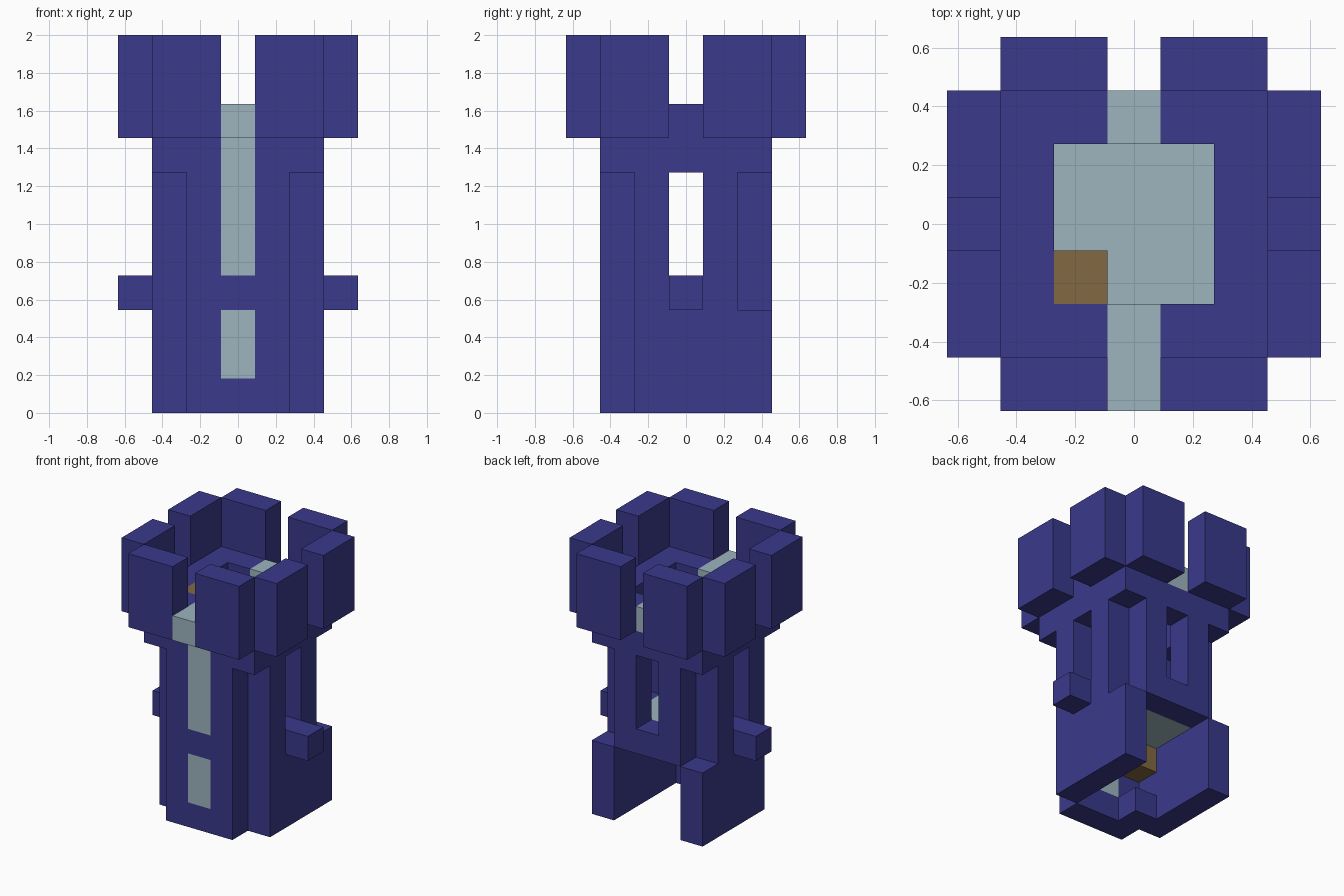
import bpy
import bmesh
from mathutils import Vector

old = bpy.data.objects.get("Cube")
if old:
    bpy.data.objects.remove(old, do_unlink=True)

U = 2 / 11  # one block


def material(name, rgb):
    m = bpy.data.materials.new(name)
    m.use_nodes = True
    m.diffuse_color = (*rgb, 1)
    m.node_tree.nodes["Principled BSDF"].inputs["Base Color"].default_value = (*rgb, 1)
    return m


indigo = material("indigo_stone", (0.042, 0.041, 0.262))
pale = material("pale_blue_grey", (0.337, 0.462, 0.515))
brown = material("brown_wood", (0.223, 0.138, 0.054))


def part(name, mat, boxes, mirror=""):
    """Boxes as (x range, y range, z range) in blocks, mirrored on the given axes."""
    for axis in mirror:
        i = "xy".index(axis)
        boxes = boxes + [b[:i] + ((-b[i][1], -b[i][0]),) + b[i + 1:] for b in boxes]
    bm = bmesh.new()
    for box in boxes:
        low, high = (Vector([r[k] for r in box]) * U for k in (0, 1))
        for v in bmesh.ops.create_cube(bm, size=1)["verts"]:
            v.co = (low + high) / 2 + v.co * (high - low)
    mesh = bpy.data.meshes.new(name)
    bm.to_mesh(mesh)
    bm.free()
    mesh.materials.append(mat)
    obj = bpy.data.objects.new(name, mesh)
    bpy.context.collection.objects.link(obj)


MID, SIDE = (-.5, .5), (.5, 1.5)      # middle block, block beside it
ROOM, OUT = (-1.5, 1.5), (1.5, 2.5)   # inner room, wall thickness
FRONT = (-2.5, -1.5)

# Side walls: long foot, window sill and window posts
part("side_walls", indigo, [
    (OUT, (-1.5, 2.5), (0, 3)),
    (OUT, ROOM, (3, 4)),
    (OUT, SIDE, (4, 7)),
    (OUT, (-1.5, -.5), (4, 7)),
], "x")

# Front wall with two glazed slots
part("front_piers", indigo, [(SIDE, FRONT, (0, 7))], "x")
part("front_bands", indigo, [(MID, FRONT, (0, 1)), (MID, FRONT, (3, 4))])
part("front_panels", pale, [(MID, FRONT, (1, 3)), (MID, FRONT, (4, 9))])

# Back wall, open below and with a window slot
part("back_piers", indigo, [(SIDE, OUT, (4, 7))], "x")
part("back_sill", indigo, [(ROOM, OUT, (3, 4))])

# Rim around the open top
part("rim_sides", indigo, [(OUT, (-2.5, 2.5), (7, 9))], "x")
part("rim_front_back", indigo, [(SIDE, OUT, (7, 9))], "xy")
part("rim_back_lintel", indigo, [(MID, OUT, (7, 8))])
part("rim_back_panel", pale, [(MID, OUT, (8, 9))])
part("front_spout", pale, [(MID, (-3.5, -2.5), (8, 9))])

# Battlements standing outside the rim
part("front_back_battlements", indigo, [((.5, 2.5), (2.5, 3.5), (8, 11))], "xy")
part("side_battlements", indigo, [((2.5, 3.5), (.5, 2.5), (8, 11))], "xy")

# Side brackets under the windows
part("side_brackets", indigo, [((2.5, 3.5), MID, (3, 4))], "x")

# Room floor, corner post and the step below it
part("room_floor", pale, [(ROOM, ROOM, (3, 4))])
part("corner_post", brown, [((-1.5, -.5), (-1.5, -.5), (2, 9))])
part("ground_step", indigo, [((-1.5, -.5), (-1.5, -.5), (0, 1))])
